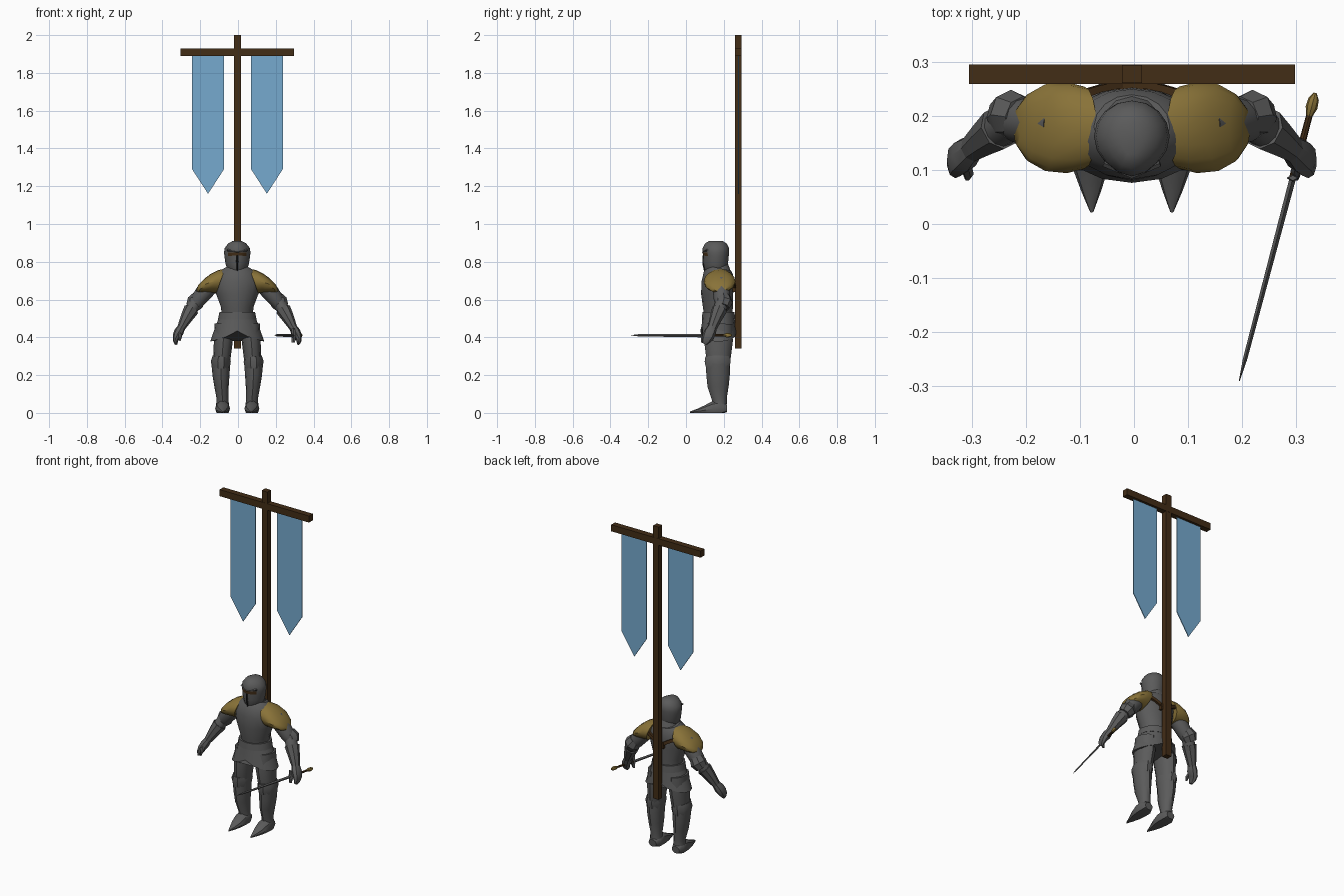
import bpy, bmesh, math
from mathutils import Vector

CX = -0.004  # symmetry plane of the figure


def mat(name, rgb):
    m = bpy.data.materials.new(name)
    m.diffuse_color = (*rgb, 1)
    return m


STEEL = mat("steel grey", (0.105, 0.105, 0.105))
GOLD = mat("old gold", (0.25, 0.17, 0.04))
WOOD = mat("dark wood", (0.055, 0.026, 0.008))
BLUE = mat("banner blue", (0.18, 0.40, 0.62))
DARK = mat("slit black", (0.012, 0.012, 0.012))


def finish(bm, name, mats, angle=35):
    bmesh.ops.recalc_face_normals(bm, faces=bm.faces[:])
    me = bpy.data.meshes.new(name)
    for f in bm.faces:
        f.smooth = True
    bm.to_mesh(me)
    bm.free()
    me.set_sharp_from_angle(angle=math.radians(angle))
    for m in mats:
        me.materials.append(m)
    ob = bpy.data.objects.new(name, me)
    bpy.context.collection.objects.link(ob)
    return ob


def tube(name, pts, mats=(STEEL,), n=12, ref=(0, 1, 0), axis=None, side=1,
         keel=0.0, shape=None, rule=None, rot=0.0, angle=35):
    """Skin rings (x, y, z, radius_u, radius_v) placed along a path."""
    bm = bmesh.new()
    P = [Vector((side * p[0], p[1], p[2])) for p in pts]
    rings = []
    for i, p in enumerate(P):
        d = P[min(i + 1, len(P) - 1)] - P[max(i - 1, 0)]
        if axis:
            d = Vector((side * axis[0], axis[1], axis[2]))
        u = d.normalized().cross(Vector(ref)).normalized()
        v = u.cross(d.normalized())
        ring = []
        for k in range(n):
            a = math.tau * k / n + rot
            c, s = math.cos(a), math.sin(a)
            co = p + u * (pts[i][3] * c) + v * (pts[i][4] * s)
            co.y -= keel * max(0, -v.y * s) ** 6
            if shape:
                co = shape(i, c, s, co)
            co.x += CX
            ring.append(bm.verts.new(co))
        rings.append(ring)
    for a, b in zip(rings, rings[1:]):
        for k in range(n):
            bm.faces.new((a[k], a[(k + 1) % n], b[(k + 1) % n], b[k]))
    bm.faces.new(rings[0])
    bm.faces.new(rings[-1])
    if rule:
        for f in bm.faces:
            f.material_index = rule(f.calc_center_median())
    return finish(bm, name, mats, angle)


def box(name, lo, hi, m):
    bm = bmesh.new()
    bmesh.ops.create_cube(bm, size=1)
    for v in bm.verts:
        v.co = Vector([(lo[i] + hi[i]) / 2 + v.co[i] * (hi[i] - lo[i]) for i in range(3)])
    return finish(bm, name, [m])


# Standard pole, crossbar and the two pointed banners
box("pole", (-0.022, 0.26, 0.34), (0.015, 0.294, 2.0), WOOD)
box("crossbar", (-0.305, 0.259, 1.89), (0.297, 0.295, 1.93), WOOD)
for label, x0, x1 in (("left", -0.243, -0.074), ("right", 0.069, 0.237)):
    bm = bmesh.new()
    outline = [(x0, 1.895), (x0, 1.29), ((x0 + x1) / 2, 1.16), (x1, 1.29), (x1, 1.895)]
    face = bm.faces.new([bm.verts.new((x, 0.275, z)) for x, z in outline])
    ext = bmesh.ops.extrude_face_region(bm, geom=[face])
    for v in ext["geom"]:
        if isinstance(v, bmesh.types.BMVert):
            v.co.y += 0.005
    finish(bm, label + "_banner", [BLUE])

# Breastplate and neck guard
tube("breastplate", [(0, .175, .515, .082, .072), (0, .172, .56, .086, .076),
                     (0, .168, .63, .112, .082), (0, .170, .69, .125, .082),
                     (0, .175, .74, .105, .075), (0, .18, .765, .07, .06)],
     n=16, keel=.006)
tube("gorget", [(0, .18, .75, .06, .056), (0, .178, .785, .045, .045)], n=12)


# Flared hip skirt: sides hang lower than the front and back, which have a notch
def skirt_edge(i, c, s, co):
    if i == 2:
        co.z += 0.045 * (1 - abs(c)) - 0.008
        if abs(c) < 0.1:
            co.z += 0.012
    return co


tube("belt", [(0, .172, .535, .094, .085), (0, .172, .495, .102, .088)], n=16)
tube("hip_skirt", [(0, .172, .51, .094, .084), (0, .172, .46, .115, .09),
                   (0, .172, .385, .143, .096)], n=16, shape=skirt_edge)

# Helmet with painted eye slot
def eye_rule(c):
    return 1 if 0.83 < c.z < 0.85 and c.y < 0.15 and abs(c.x - CX) < 0.056 else 0


tube("helmet", [(0, .145, .725, .026, .032), (0, .155, .752, .05, .052),
                (0, .16, .79, .062, .062), (0, .162, .83, .068, .064),
                (0, .162, .85, .07, .066), (0, .162, .873, .066, .066),
                (0, .162, .898, .047, .052), (0, .162, .911, .022, .03)],
     mats=(STEEL, WOOD), n=16, keel=.008, rule=eye_rule, angle=40)
tube("face_slit", [(0, .104, .738, .003, .006), (0, .092, .79, .005, .005),
                   (0, .091, .832, .007, .005)], mats=(DARK,), n=4)
tube("visor_brow", [(-.052, .112, .862, .006, .006), (0, .092, .851, .006, .008),
                    (.052, .112, .862, .006, .006)], n=4)


# Paired limbs and shoulder plates
def floor_clamp(i, c, s, co):
    co.z = max(co.z, 0)
    return co


for side, label in ((-1, "left_"), (1, "right_")):
    def part(name, pts, **kw):
        tube(label + name, pts, side=side, **kw)

    part("shoulder_plate", [(.088, .178, .698, .069, .076), (.12, .178, .696, .064, .084),
                            (.16, .178, .685, .052, .080), (.192, .178, .670, .037, .062),
                            (.212, .179, .660, .018, .034)],
         mats=(GOLD,), axis=(1, 0, .35), n=16)
    part("upper_arm", [(.13, .185, .69, .045, .045), (.17, .188, .645, .047, .046),
                       (.205, .19, .60, .041, .043), (.222, .192, .575, .034, .036)])
    part("elbow_guard", [(.203, .198, .612, .038, .038), (.222, .202, .585, .047, .046),
                         (.238, .195, .56, .036, .036)], n=8)
    part("forearm", [(.225, .19, .58, .034, .036), (.25, .172, .535, .034, .036),
                     (.285, .147, .47, .023, .026)])
    part("gauntlet_cuff", [(.243, .178, .548, .041, .042), (.268, .16, .505, .033, .034),
                           (.298, .138, .448, .021, .025)], n=8)
    part("hand", [(.293, .142, .458, .020, .024), (.309, .128, .428, .026, .032),
                  (.321, .118, .405, .022, .032), (.327, .106, .383, .014, .024),
                  (.324, .098, .366, .008, .014)], n=8)
    part("thumb", [(.308, .118, .435, .010, .010), (.302, .092, .405, .010, .010),
                   (.304, .084, .383, .005, .005)], n=6)

    part("thigh", [(.068, .175, .47, .052, .07), (.074, .172, .38, .05, .076),
                   (.08, .172, .30, .046, .066), (.083, .172, .25, .042, .058)])
    part("knee_guard", [(.084, .17, .298, .046, .066), (.087, .17, .272, .053, .07),
                        (.086, .17, .235, .046, .062)], n=10, keel=.006)
    part("greave", [(.087, .17, .262, .05, .062), (.086, .172, .20, .045, .06),
                    (.083, .172, .14, .038, .054), (.078, .178, .075, .031, .038),
                    (.078, .18, .045, .034, .036)], keel=.004)
    part("foot", [(.078, .217, .022, .026, .022), (.078, .19, .024, .039, .042),
                  (.077, .145, .022, .039, .042), (.076, .10, .014, .032, .026),
                  (.075, .06, .008, .018, .014), (.074, .022, .004, .003, .004)],
         ref=(0, 0, 1), n=10, shape=floor_clamp)
    # Back harness straps meeting at the pole
    part("harness_strap", [(.115, .232, .715, .013, .012), (.06, .25, .69, .013, .009),
                           (0, .262, .655, .013, .009)],
         mats=(WOOD,), n=4, rot=math.pi / 4)

# Cross strap holding the pole to the back
box("harness_block", (-0.032, 0.235, 0.64), (0.025, 0.265, 0.675), WOOD)


# Sword held low in the right hand
def along(y):
    return 0.275 + (y + 0.0) * 0.264


tube("sword_blade", [(along(.09), .09, .409, .006, .009), (along(-.25), -.25, .411, .004, .006),
                     (along(-.29), -.29, .411, .0008, .001)],
     n=4, ref=(0, 0, 1), angle=20)
tube("sword_grip", [(along(.085), .085, .409, .007, .007), (along(.205), .205, .411, .006, .006)],
     mats=(WOOD,), n=8, ref=(0, 0, 1))
tube("sword_guard", [(along(.085), .085, .372, .009, .005), (along(.085), .085, .409, .012, .007),
                     (along(.085), .085, .446, .009, .005)], mats=(STEEL,), n=4)
tube("sword_pommel", [(along(.2), .2, .411, .006, .006), (along(.215), .215, .411, .011, .012),
                      (along(.23), .23, .411, .010, .011), (along(.242), .242, .411, .003, .004)],
     mats=(GOLD,), n=8, ref=(0, 0, 1))
